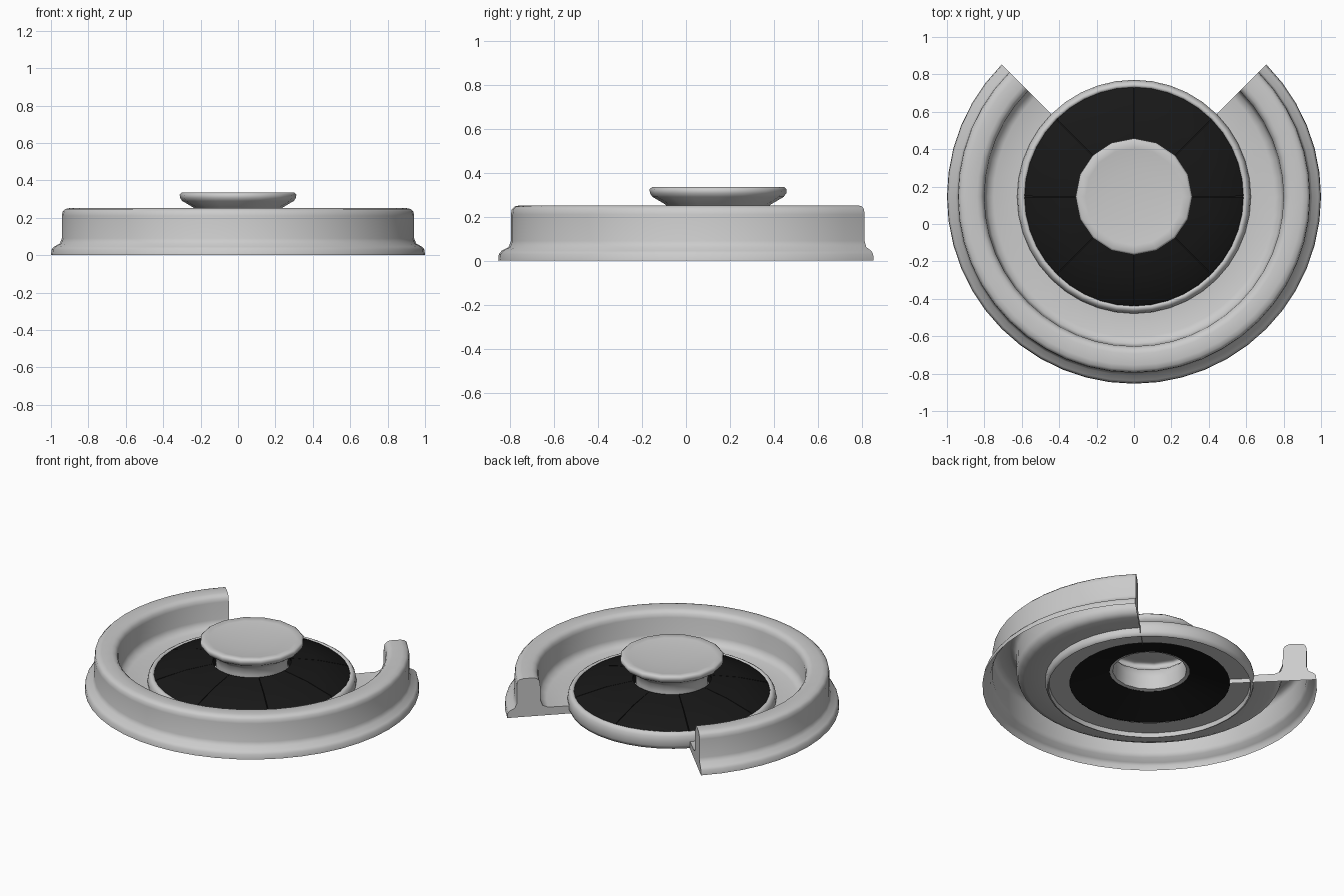
import bpy, bmesh
from math import sin, cos, radians

if "Cube" in bpy.data.objects:
    bpy.data.objects.remove(bpy.data.objects["Cube"])

CY = 0.146  # y of the common axis


def revolve(name, profile, segs, start=0.0, sweep=360.0, caps=None, mat=None, angle=40, closed=False):
    """Turn an (r, z) profile about the vertical axis; caps = extra points closing the end faces."""
    bm = bmesh.new()
    full = sweep >= 360
    rows = []
    for i in range(segs if full else segs + 1):
        a = radians(start + sweep * i / segs)
        rows.append([bm.verts.new((r * cos(a), CY + r * sin(a), z)) for r, z in profile])
    n = len(profile)
    for i in range(segs):
        p, q = rows[i], rows[(i + 1) % len(rows)]
        for j in range(n if closed else n - 1):
            k = (j + 1) % n
            bm.faces.new((p[j], q[j], q[k], p[k]))
    if caps is not None:
        for row, a in ((rows[0], start), (rows[-1], start + sweep)):
            a = radians(a)
            extra = [bm.verts.new((r * cos(a), CY + r * sin(a), z)) for r, z in caps]
            bm.faces.new(row + extra)
    bmesh.ops.remove_doubles(bm, verts=bm.verts, dist=1e-5)
    bmesh.ops.recalc_face_normals(bm, faces=bm.faces)
    me = bpy.data.meshes.new(name)
    bm.to_mesh(me)
    bm.free()
    ob = bpy.data.objects.new(name, me)
    bpy.context.collection.objects.link(ob)
    if mat:
        me.materials.append(mat)
    bpy.ops.object.select_all(action='DESELECT')
    bpy.context.view_layer.objects.active = ob
    ob.select_set(True)
    bpy.ops.object.shade_smooth_by_angle(angle=radians(angle))
    return ob


black = bpy.data.materials.new("black")
black.diffuse_color = (0.009, 0.009, 0.009, 1)
black.use_nodes = True
black.node_tree.nodes["Principled BSDF"].inputs["Base Color"].default_value = black.diffuse_color

# C-shaped outer shell: floor, raised wall and flared foot, open underneath
revolve("outer_shell",
        [(.48, .05), (.62, .05), (.75, .052), (.785, .066), (.797, .10), (.80, .21), (.806, .232),
         (.82, .246), (.84, .252), (.90, .252), (.925, .247), (.938, .234), (.942, .21),
         (.942, .09), (.953, .062), (.985, .045), (.997, .03), (1, 0)],
        36, 135, 270, caps=[(.48, 0)], angle=55)

# Rounded rim around the dark disc
revolve("inner_rim",
        [(.48, .028), (.60, .028), (.605, 0), (.615, .003), (.624, .025), (.625, .06), (.62, .085),
         (.61, .101), (.598, .107), (.587, .104), (.582, .09)], 40, angle=60)

# Dark base and eight wedge panels separated by thin grooves
revolve("disc_base", [(.24, .172), (.40, .145), (.585, .09), (.48, .03), (.24, .105)],
        32, mat=black, closed=True)
for k in range(8):
    revolve(f"disc_panel_{k + 1}",
            [(.235, .168), (.235, .184), (.40, .157), (.575, .108), (.586, .098), (.58, .085)],
            5, 45 * k + .25, 44.5, caps=[], mat=black)

# Central knob with hollow stem and shallow dished top
revolve("knob",
        [(.245, .106), (.222, .112), (.217, .19), (.222, .235), (.24, .256), (.298, .290),
         (.31, .307), (.312, .325), (.30, .335), (.26, .329), (.15, .32), (0, .316)],
        16, angle=70)
